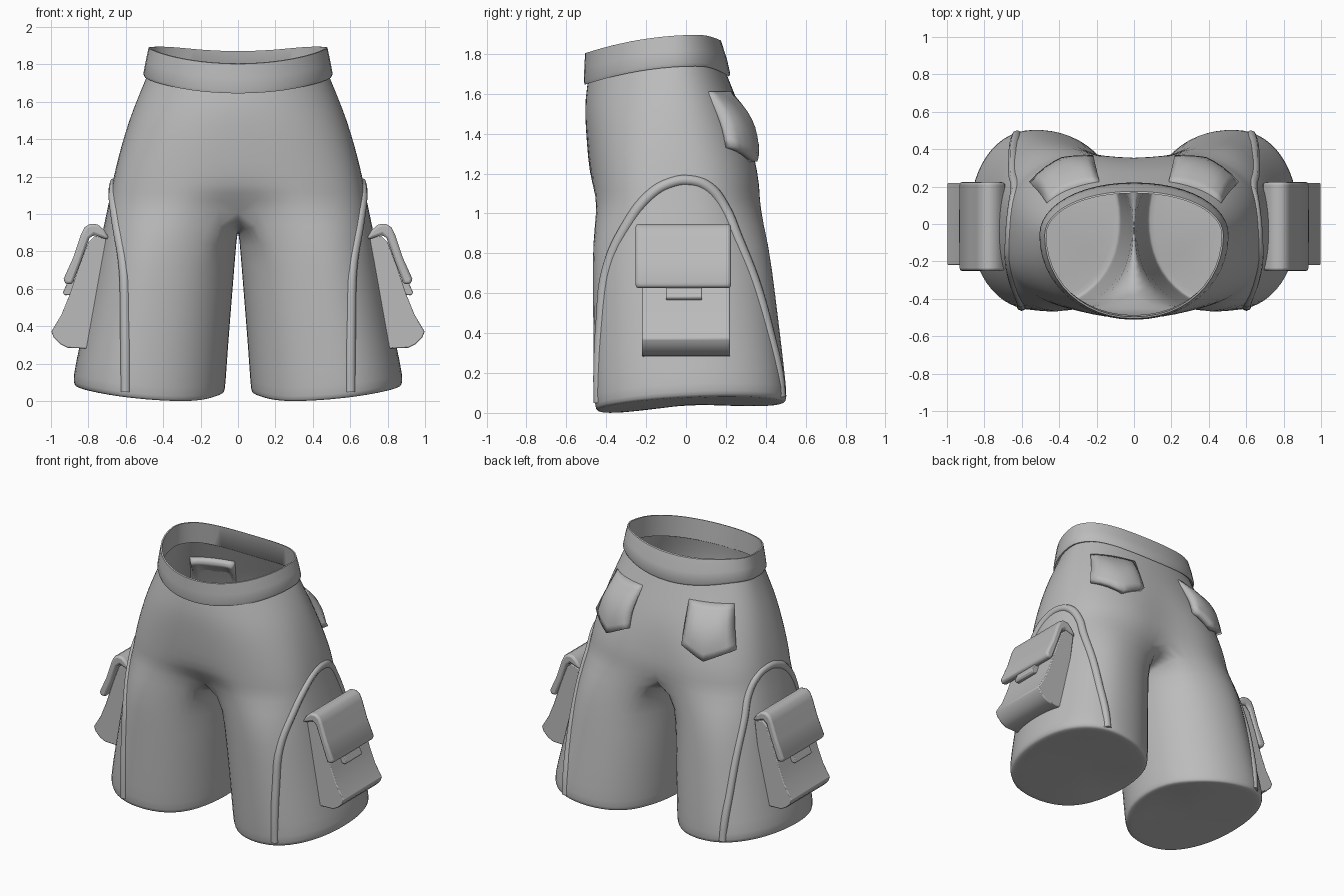
import bpy, bmesh, math
from mathutils import Vector
from mathutils.bvhtree import BVHTree

if "Cube" in bpy.data.objects:
    bpy.data.objects.remove(bpy.data.objects["Cube"])

cloth = bpy.data.materials.new("grey cloth")
cloth.diffuse_color = (0.5, 0.5, 0.5, 1)
cloth.use_nodes = True
cloth.node_tree.nodes["Principled BSDF"].inputs["Base Color"].default_value = cloth.diffuse_color


def make(name, verts, faces, recalc=True):
    me = bpy.data.meshes.new(name)
    me.from_pydata(verts, [], faces)
    if recalc:
        bm = bmesh.new()
        bm.from_mesh(me)
        bmesh.ops.recalc_face_normals(bm, faces=bm.faces)
        bm.to_mesh(me)
        bm.free()
    ob = bpy.data.objects.new(name, me)
    bpy.context.collection.objects.link(ob)
    me.materials.append(cloth)
    return ob


def smooth(ob, angle=40):
    bpy.ops.object.select_all(action='DESELECT')
    ob.select_set(True)
    bpy.context.view_layer.objects.active = ob
    bpy.ops.object.shade_smooth_by_angle(angle=math.radians(angle))


def mirror(ob):
    m = ob.modifiers.new("mirror", 'MIRROR')
    m.use_clip = True
    m.merge_threshold = 0.002


def spow(v, e):
    return math.copysign(abs(v) ** e, v)


def waist_tilt(y):
    # waist dips at the front and slightly at the back
    t = (y + 0.5) / 0.7
    return -0.09 * ((0.8 - t) / 0.8) ** 2 if t < 0.8 else -0.042 * ((t - 0.8) / 0.2) ** 2


OUT, INN = 20, 8           # segments on the outer and inner side of a leg
WIDEST = -0.06             # y where hips and waist are widest
EGG = 0.57                 # legs are fullest nearer their outer side


def hip_ring(z, rx, yf, yb, e, dent, tilt):
    pts = []
    for i in range(OUT + 1):
        a = math.pi * i / OUT
        x = rx * abs(math.sin(a)) ** e if 0 < i < OUT else 0.0
        c = math.cos(a)
        y = WIDEST - (WIDEST - yf if c > 0 else yb - WIDEST) * spow(c, e)
        y += c * dent[c < 0] * math.exp(-(x / 0.18) ** 2)
        pts.append((x, y, z + tilt * waist_tilt(y)))
    return pts


def hem(x, y):
    return (0.06 * max(0, (x - 0.25) / 0.6) ** 1.7 + 0.03 * max(0, (0.2 - x) / 0.14)
            + 0.045 * (y + 0.45) - 0.005)


def leg_ring(z, x0, x1, yf, yb, scale=1.0, follow=0.0):
    pts = []
    split = math.radians(125)
    for i in range(OUT + INN):
        if i <= OUT:
            a = -split + 2 * split * i / OUT
        else:
            a = split + (2 * math.pi - 2 * split) * (i - OUT) / INN
        c, w = math.cos(a), x1 - x0
        x = x0 + w * EGG + scale * w * (EGG if c < 0 else 1 - EGG) * spow(c, 0.93)
        y = (yf + yb) / 2 + scale * (yb - yf) / 2 * spow(math.sin(a), 0.93)
        pts.append((x, y, z + follow * hem(x, y)))
    return pts


# shorts body: closed leg rings, a crotch ring, then open half rings for the hips
legs = [
    leg_ring(0.0, 0.065, 0.875, -0.455, 0.505, 0.9, 1),
    leg_ring(0.0, 0.065, 0.875, -0.455, 0.505, 0.97, 1),
    leg_ring(0.005, 0.065, 0.88, -0.46, 0.51, 0.99, 1),
    leg_ring(0.04, 0.063, 0.887, -0.463, 0.51, 1, 1),
    leg_ring(0.28, 0.05, 0.847, -0.467, 0.487, 1, 0.3),
    leg_ring(0.60, 0.025, 0.787, -0.47, 0.45),
    leg_ring(0.85, 0.006, 0.738, -0.473, 0.418),
]
crotch = hip_ring(1.04, 0.697, -0.474, 0.395, 0.74, (0.11, 0.06), 0)
ya, yc = crotch[OUT][1], crotch[0][1]
for j in range(1, INN):
    t = j / INN
    crotch.append((0.0, ya + (yc - ya) * t, 1.04 - 0.12 * math.sin(math.pi * t)))
hips = [
    hip_ring(1.11, 0.683, -0.479, 0.39, 0.74, (0.025, 0.04), 0),
    hip_ring(1.20, 0.667, -0.485, 0.38, 0.76, (0, 0.035), 0),
    hip_ring(1.35, 0.63, -0.498, 0.345, 0.82, (0, 0.015), 0.05),
    hip_ring(1.50, 0.585, -0.507, 0.298, 0.88, (0, 0), 0.25),
    hip_ring(1.63, 0.535, -0.507, 0.25, 0.94, (0, 0), 0.6),
    hip_ring(1.77, 0.477, -0.49, 0.19, 0.97, (0, 0), 1),
]
N = OUT + INN
verts, faces = [], [tuple(reversed(range(N)))]
for r in legs + [crotch]:
    verts += r
for k in range(len(legs)):
    for i in range(N):
        j = (i + 1) % N
        faces.append((k * N + i, k * N + j, k * N + N + j, k * N + N + i))
low = len(legs) * N
for r in hips:
    high = len(verts)
    verts += r
    for i in range(OUT):
        faces.append((low + i, low + i + 1, high + i + 1, high + i))
    low = high
body = make("shorts_body", verts, faces)
mirror(body)
sub = body.modifiers.new("round", 'SUBSURF')
sub.levels = sub.render_levels = 1
for p in body.data.polygons:
    p.use_smooth = True
bpy.context.view_layer.update()
tree = BVHTree.FromObject(body, bpy.context.evaluated_depsgraph_get())

# waistband: a thin closed profile swept round the waist
S = 48
band = [(0.475, -0.487, 0.19, 1.745), (0.50, -0.508, 0.215, 1.738), (0.506, -0.512, 0.222, 1.755),
        (0.494, -0.51, 0.205, 1.82), (0.478, -0.506, 0.175, 1.895), (0.468, -0.496, 0.165, 1.895)]
verts, faces = [], []
for rx, yf, yb, z in band:
    for i in range(S):
        a = 2 * math.pi * i / S
        s = math.sin(a)
        y = WIDEST + (yb - WIDEST if s > 0 else WIDEST - yf) * spow(s, 0.97)
        verts.append((rx * spow(math.cos(a), 0.97), y, z + waist_tilt(y)))
for k in range(len(band)):
    k2 = (k + 1) % len(band)
    for i in range(S):
        j = (i + 1) % S
        faces.append((k * S + i, k * S + j, k2 * S + j, k2 * S + i))
smooth(make("waistband", verts, faces), 45)

# side piping: tube laid on the outer leg, cast along y on the legs and along x over the arch
front = [(0.605, 0.05), (0.605, 0.2), (0.607, 0.45), (0.615, 0.72)]
arch = [(-0.30, 0.95), (-0.19, 1.09), (-0.09, 1.15), (0.02, 1.165),
        (0.12, 1.13), (0.20, 1.03), (0.265, 0.88)]
back = [(0.65, 0.64), (0.645, 0.40), (0.635, 0.2), (0.63, 0.08)]
path = [tree.ray_cast(Vector((x, -2, z)), Vector((0, 1, 0)))[0] for x, z in front]
path += [tree.ray_cast(Vector((2, y, z)), Vector((-1, 0, 0)))[0] for y, z in arch]
path += [tree.ray_cast(Vector((x, 2, z)), Vector((0, -1, 0)))[0] for x, z in back]
cu = bpy.data.curves.new("side_piping", 'CURVE')
cu.dimensions = '3D'
cu.bevel_depth, cu.bevel_resolution, cu.resolution_u, cu.use_fill_caps = 0.028, 2, 5, True
sp = cu.splines.new('BEZIER')
sp.bezier_points.add(len(path) - 1)
for bp, p in zip(sp.bezier_points, path):
    # sink the tube so that only its rounded top shows
    bp.co = p + (Vector((0.45, 0.02, p.z)) - p).normalized() * 0.012
    bp.handle_left_type = bp.handle_right_type = 'AUTO'
cu.materials.append(cloth)
piping = bpy.data.objects.new("side_piping", cu)
bpy.context.collection.objects.link(piping)
bpy.ops.object.select_all(action='DESELECT')
piping.select_set(True)
bpy.context.view_layer.objects.active = piping
bpy.ops.object.convert(target='MESH')
piping = bpy.context.view_layer.objects.active
smooth(piping, 50)
mirror(piping)


# cargo pockets: side profiles (x, z) extruded along y
def extrude(name, profile, y0, y1, bevel):
    n = len(profile)
    verts = [(x, y, z) for y in (y0, y1) for x, z in profile]
    faces = [tuple(range(n)), tuple(reversed(range(n, 2 * n)))]
    faces += [(i, (i + 1) % n, n + (i + 1) % n, n + i) for i in range(n)]
    ob = make(name, verts, faces)
    smooth(ob, 40)
    mirror(ob)
    b = ob.modifiers.new("soft edges", 'BEVEL')
    b.width, b.segments, b.limit_method = bevel, 2, 'ANGLE'
    b.angle_limit = math.radians(40)


extrude("cargo_pocket", [(0.70, 0.865), (0.765, 0.885), (0.80, 0.85), (0.85, 0.72), (0.90, 0.57),
                         (0.945, 0.46), (0.998, 0.372), (0.985, 0.34), (0.95, 0.305),
                         (0.91, 0.285), (0.775, 0.28)], -0.22, 0.22, 0.006)
extrude("pocket_flap", [(0.685, 0.865), (0.715, 0.915), (0.75, 0.945), (0.79, 0.948), (0.82, 0.93),
                        (0.84, 0.89), (0.88, 0.77), (0.932, 0.655), (0.925, 0.625), (0.885, 0.625),
                        (0.84, 0.745), (0.795, 0.87), (0.77, 0.89), (0.72, 0.87)],
        -0.252, 0.225, 0.014)
extrude("flap_tab", [(0.87, 0.65), (0.905, 0.65), (0.937, 0.58), (0.925, 0.565), (0.89, 0.57)],
        -0.10, 0.08, 0.005)

# back pockets: five-sided patches laid on the seat, fuller toward the bottom
G = 8
verts, faces = [], []
for v in range(G + 1):
    t = v / G
    for u in range(G + 1):
        s = 2 * u / G - 1
        x = 0.375 - 0.05 * t + s * (0.16 - 0.02 * t)
        bottom = 1.33 - 0.08 * (1 - abs(s))
        z = bottom + (1.61 - bottom) * t
        hit, nor, _, _ = tree.ray_cast(Vector((x, 2, z)), Vector((0, -1, 0)))
        puff = 0.006 + 0.034 * (1 - t) + 0.04 * (1 - s ** 4) * math.sin(math.pi * t)
        verts.append(hit + nor * puff)
for v in range(G):
    for u in range(G):
        a = v * (G + 1) + u
        faces.append((a, a + G + 1, a + G + 2, a + 1))
pocket = make("back_pocket", verts, faces, recalc=False)
smooth(pocket, 40)
mirror(pocket)
sol = pocket.modifiers.new("thickness", 'SOLIDIFY')
sol.thickness, sol.offset = 0.05, -1
